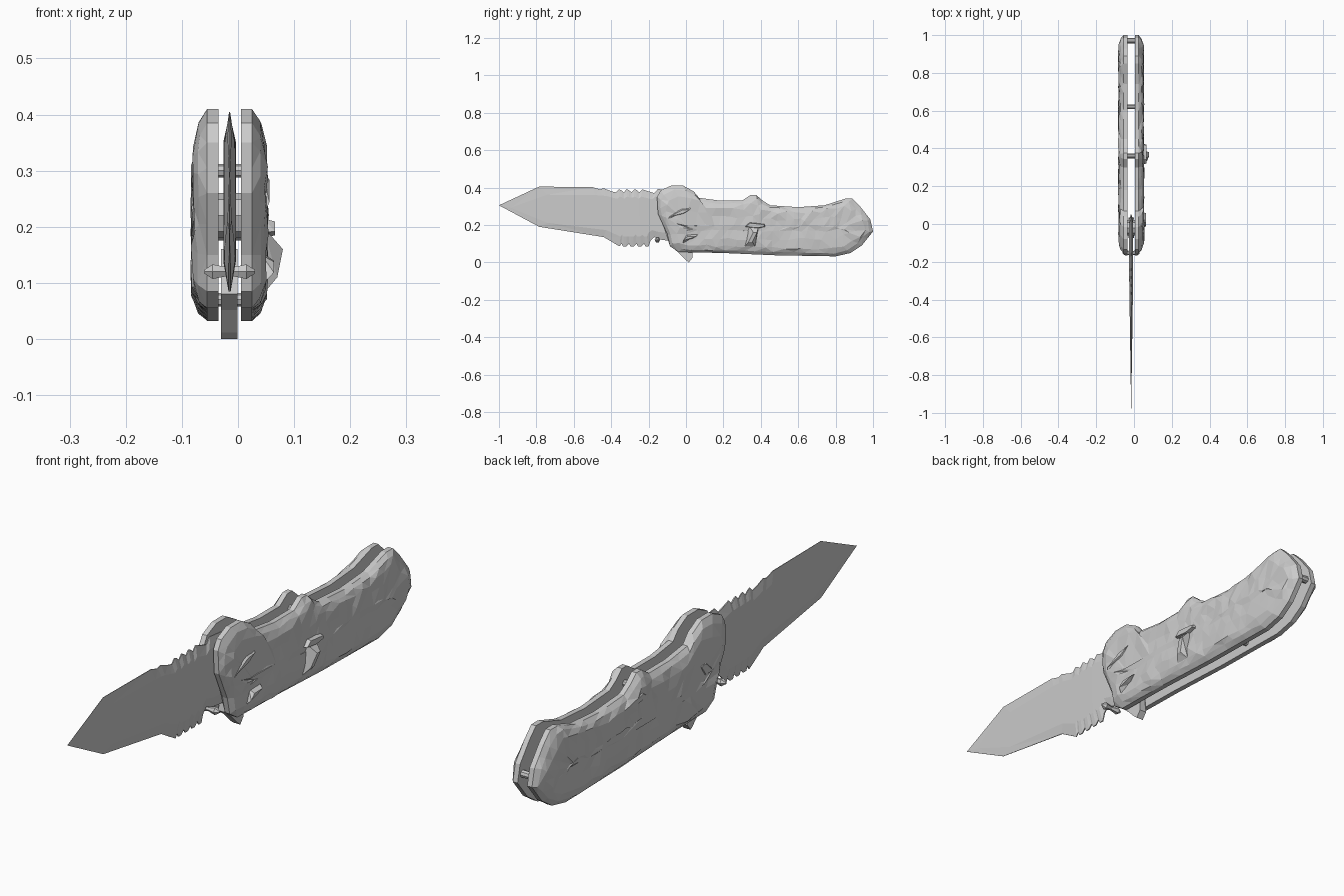
import bpy, bmesh, math, random
from mathutils import Vector

random.seed(4)
cube = bpy.data.objects.get("Cube")
if cube:
    bpy.data.objects.remove(cube)

grey = bpy.data.materials.new("plain grey")
grey.use_nodes = True
grey.diffuse_color = (0.6, 0.6, 0.6, 1)
grey.node_tree.nodes["Principled BSDF"].inputs["Base Color"].default_value = (0.6, 0.6, 0.6, 1)

MID = -0.015  # x of the blade plane


def finish(name, bm):
    bmesh.ops.triangulate(bm, faces=[f for f in bm.faces if len(f.verts) > 3])
    bmesh.ops.recalc_face_normals(bm, faces=bm.faces)
    mesh = bpy.data.meshes.new(name)
    bm.to_mesh(mesh)
    bm.free()
    mesh.materials.append(grey)
    ob = bpy.data.objects.new(name, mesh)
    bpy.context.collection.objects.link(ob)
    return ob


def loft(name, rings):
    """Skin a list of equal-length point rings and cap both ends."""
    bm = bmesh.new()
    loops = [[bm.verts.new(p) for p in ring] for ring in rings]
    for a, b in zip(loops, loops[1:]):
        for i in range(len(a)):
            j = (i + 1) % len(a)
            bm.faces.new((a[i], a[j], b[j], b[i]))
    bm.faces.new(loops[0])
    bm.faces.new(loops[-1])
    return finish(name, bm)


def shrink(outline, x, k, centre):
    """Outline moved to x and drawn in towards a centre, more in z than in y."""
    cy, cz = centre
    ky = 1 - (1 - k) * 0.3
    return [Vector((x, cy + (y - cy) * ky, cz + (z - cz) * k)) for y, z in outline]


def plate(name, outline, x0, x1, k=1.0):
    n = len(outline)
    centre = (sum(p[0] for p in outline) / n, sum(p[1] for p in outline) / n)
    return loft(name, [shrink(outline, x0, 1, centre), shrink(outline, x1, k, centre)])


def resample(points, step):
    out = []
    for a, b in zip(points, points[1:] + points[:1]):
        a, b = Vector(a), Vector(b)
        n = max(1, round((b - a).length / step))
        out += [a.lerp(b, i / n) for i in range(n)]
    return out


def rod(name, y, z, x0, x1, r0, r1, sides=8):
    ring = lambda x, r: [(x, y + r * math.cos(t * math.tau / sides),
                          z + r * math.sin(t * math.tau / sides)) for t in range(sides)]
    return loft(name, [ring(x0, r0), ring(x1, r1)])


# Handle scales: flat rim, chamfer, then a hammered outer face
handle = [(-.155, .35), (-.135, .385), (-.08, .41), (-.015, .41), (.04, .38), (.07, .345),
          (.18, .33), (.3, .33), (.345, .36), (.375, .36), (.41, .33), (.45, .305),
          (.6, .295), (.74, .305), (.85, .34), (.89, .34), (.93, .3), (.985, .23),
          (1, .165), (.94, .09), (.88, .05), (.8, .032), (.47, .038), (.2, .05),
          (-.04, .055), (-.085, .085), (-.1, .15), (-.15, .26)]
fine = resample(handle, .055)
for side, inner, name in ((1, .005, "left_scale"), (-1, -.035, "right_scale")):
    rings = []
    for depth, k, rough in ((0, 1, 0), (.02, 1, 0), (.035, .89, .002), (.045, .72, .004),
                            (.046, .4, .004), (.046, .08, .003)):
        ring = shrink(fine, inner + side * depth, k, (.42, .18))
        for p in ring:
            p.x += side * random.uniform(-rough, rough)
            p.y += random.uniform(-rough, rough) * 3
            p.z += random.uniform(-rough, rough) * 2
        rings.append(ring)
    loft(name, rings)

# Blade outline with notched spine and belly near the handle
spine = [(-1, .305), (-.785, .405), (-.5, .402), (-.46, .39), (-.44, .396), (-.4, .38)]
belly = [(.05, .1), (-.13, .12), (-.17, .135), (-.19, .115)]
for i in range(4):
    y = -.375 + i * .042
    spine += [(y, .374), (y + .016, .391), (y + .028, .386)]
    y = -.2 - i * .04
    belly += [(y, .085), (y - .016, .085), (y - .025, .1)]
spine += [(-.17, .37), (-.15, .392), (-.08, .385), (.03, .34), (.05, .25)]
belly += [(-.355, .085), (-.44, .135), (-.785, .19)]
blade = spine + belly


def blade_ring(half, k):
    ring = shrink(blade, 0, k, (-.3, .26))
    for p in ring:
        taper = min(1, max(.08, (p.y + 1) / .75))
        p.x = MID + half * taper
    return ring


edge = [Vector((0, y, z)) for y, z in blade]
rings = [blade_ring(h, k) for h, k in ((-.011, .7), (-.002, 1), (.002, 1), (.011, .7))]
loft("blade", rings)

# Flipper tab under the pivot
plate("flipper_tab", [(-.075, .08), (-.04, .052), (0, .012), (.015, 0), (.035, .025),
                      (.03, .06), (.03, .16), (-.06, .16)], MID - .015, MID + .014)

# Thumb studs, flaring outwards on both sides of the blade
for side, name in ((1, "left_thumb_stud"), (-1, "right_thumb_stud")):
    rod(name, -.153, .12, MID, MID + side * .03, .008, .015, 6)
    rod(name + "_cap", -.153, .12, MID + side * .03, MID + side * .045, .015, .004, 6)

# Pivot and spacer pins joining the scales
for name, y, z, r in (("pivot_pin", -.02, .22, .04), ("lock_pin", .36, .3, .012),
                      ("spacer_pin", .62, .07, .012), ("tail_pin", .97, .19, .014)):
    rod(name, y, z, -.045, .015, r, r)

# Raised fittings on the left side
plate("clip_bar", [(.315, .19), (.34, .215), (.42, .205), (.425, .19), (.38, .18)], .045, .066, .7)
loft("clip_stem", [
    [(.045, .335, .2), (.045, .39, .2), (.045, .37, .085), (.045, .31, .08)],
    [(.08, .36, .16), (.08, .38, .16), (.07, .355, .11), (.07, .335, .11)]])
plate("pivot_wedge", [(-.02, .095), (.005, .15), (.065, .155), (.03, .125)], .042, .064, .35)
plate("pivot_ridge", [(-.1, .22), (-.02, .29), (.03, .3), (-.01, .26)], .045, .056, .5)

# Small raised ridges on the right side
plate("right_ridge", [(.34, .27), (.37, .3), (.46, .27), (.4, .25)], -.07, -.083, .5)
plate("right_pivot_ridge", [(-.05, .2), (0, .28), (.03, .27), (.0, .2)], -.07, -.083, .5)
